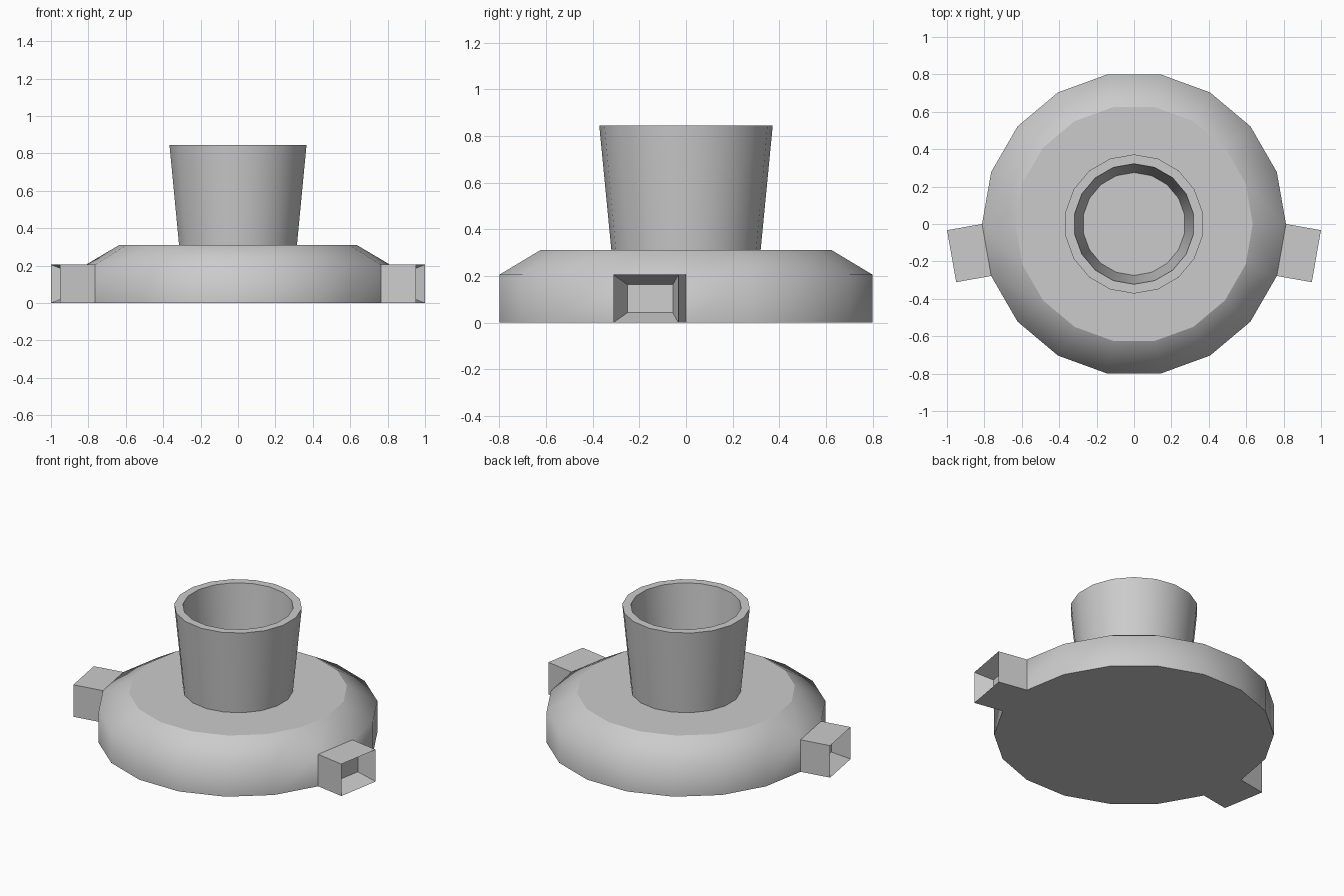
import bpy, bmesh
from math import cos, sin, radians, pi
from mathutils import Vector

if "Cube" in bpy.data.objects:
    bpy.data.objects.remove(bpy.data.objects["Cube"])

SIDES = 18


def ring(bm, r, z, turn=0.0):
    return [bm.verts.new((r * cos(2 * pi * i / SIDES + turn),
                          r * sin(2 * pi * i / SIDES + turn), z)) for i in range(SIDES)]


def lathe(bm, profile, turn=0.0):
    """Stack rings from (radius, height) pairs; return rings and bands of faces."""
    rings = [ring(bm, r, z, turn) for r, z in profile]
    bands = []
    for a, b in zip(rings, rings[1:]):
        bands.append([bm.faces.new((a[i], a[(i + 1) % SIDES], b[(i + 1) % SIDES], b[i]))
                      for i in range(SIDES)])
    for f in bm.faces:
        f.smooth = True
    return rings, bands


def sharpen(bm, rings):
    for r in rings:
        for i in range(SIDES):
            bm.edges.get((r[i], r[(i + 1) % SIDES])).smooth = False


def finish(bm, name):
    bm.normal_update()
    mesh = bpy.data.meshes.new(name)
    bm.to_mesh(mesh)
    bm.free()
    ob = bpy.data.objects.new(name, mesh)
    bpy.context.collection.objects.link(ob)
    return ob


def add_port(bm, face):
    """Pull a wall face out into a box, then sink a funnel into its end."""
    bm.normal_update()
    n = face.normal.copy()
    bm_faces = bmesh.ops.extrude_discrete_faces(bm, faces=[face])["faces"]
    end = bm_faces[0]
    bmesh.ops.translate(bm, verts=end.verts[:], vec=n * 0.19)
    bm.normal_update()
    around = {f for v in end.verts for f in v.link_faces}
    bmesh.ops.inset_individual(bm, faces=[end], thickness=0.06, depth=0.0)
    bmesh.ops.translate(bm, verts=end.verts[:], vec=-n * 0.104)
    around |= {f for v in end.verts for f in v.link_faces}
    for f in around:
        f.smooth = False
        for e in f.edges:
            e.smooth = False


# Dome base with a chamfered shoulder and two side ports
bm = bmesh.new()
rings, bands = lathe(bm, [(0.8125, 0), (0.8125, 0.205), (0.635, 0.31)])
bottom = bm.faces.new(rings[0][::-1])
top = bm.faces.new(rings[2])
sharpen(bm, (rings[0], rings[2]))
for i in (SIDES - 1, SIDES // 2):
    add_port(bm, bands[0][i])
finish(bm, "base")

# Flared hollow neck, turned half a facet from the base
bm = bmesh.new()
rings, bands = lathe(bm, [(0.32, 0.31), (0.372, 0.845), (0.322, 0.845), (0.275, 0.31)], radians(10))
for f in bands[1]:
    f.smooth = False
sharpen(bm, rings)
finish(bm, "neck")
